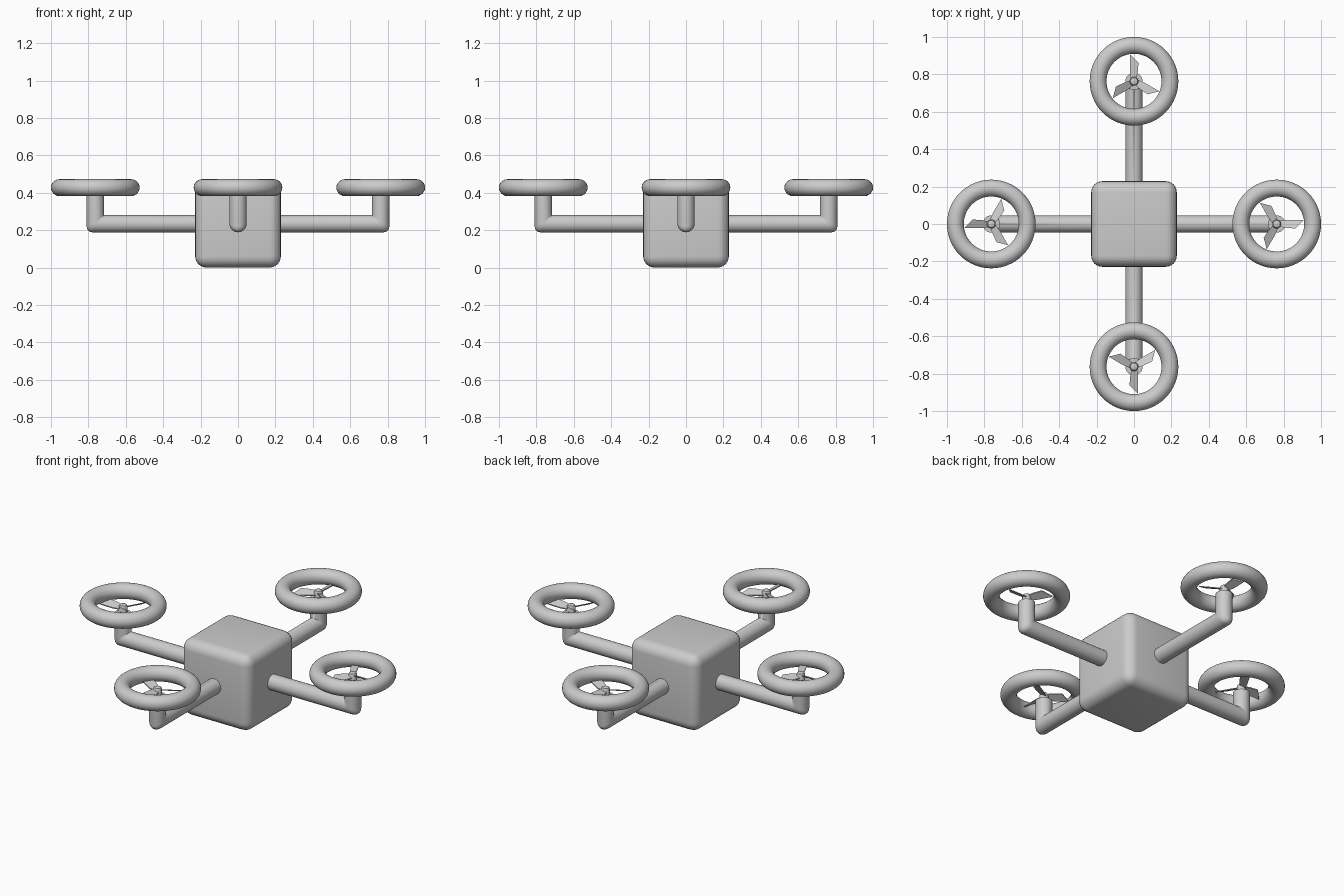
import bpy, bmesh
from math import sin, cos, pi, radians
from mathutils import Matrix, Vector

if "Cube" in bpy.data.objects:
    bpy.data.objects.remove(bpy.data.objects["Cube"])

D = 0.763      # rotor distance from centre
ARM_Z = 0.235  # arm axis height
R = 0.046      # arm radius
RING_Z = 0.428


def finish(bm, name, turn=0, angle=40):
    bmesh.ops.recalc_face_normals(bm, faces=bm.faces)
    bm.transform(Matrix.Rotation(turn, 4, 'Z'))
    mesh = bpy.data.meshes.new(name)
    bm.to_mesh(mesh)
    bm.free()
    ob = bpy.data.objects.new(name, mesh)
    bpy.context.collection.objects.link(ob)
    bpy.ops.object.select_all(action='DESELECT')
    ob.select_set(True)
    bpy.context.view_layer.objects.active = ob
    bpy.ops.object.shade_smooth_by_angle(angle=radians(angle))
    return ob


def loft(bm, rings):
    n = len(rings[0])
    vs = [[bm.verts.new(p) for p in ring] for ring in rings]
    for a, b in zip(vs, vs[1:]):
        for i in range(n):
            j = (i + 1) % n
            bm.faces.new((a[i], a[j], b[j], b[i]))
    bm.faces.new(vs[0])
    bm.faces.new(vs[-1])


def circle(x, z, r, n=32):
    return [Vector((x + r * cos(2 * pi * i / n), r * sin(2 * pi * i / n), z)) for i in range(n)]


# Body: rounded cube
bm = bmesh.new()
bmesh.ops.create_cube(bm, size=0.458, matrix=Matrix.Translation((0, 0, 0.23)))
bmesh.ops.bevel(bm, geom=bm.edges[:], offset=0.06, segments=6, profile=0.5, affect='EDGES')
finish(bm, "body")


# Bent arm: mitred inside the elbow, slightly rounded outside
def arm(name, turn):
    bm = bmesh.new()
    n, steps = 32, 5
    prof = [(R * cos(2 * pi * i / n), R * sin(2 * pi * i / n)) for i in range(n)]
    rings = [[Vector((0.19, v, ARM_Z - u)) for u, v in prof]]
    for s in range(steps + 1):
        t = -pi / 2 + pi / 2 * s / steps
        ring = []
        for u, v in prof:
            f = 0.03 * (u / R + 1) / 2
            ring.append(Vector((D + u - f + f * cos(t), v, ARM_Z - u + f + f * sin(t))))
        rings.append(ring)
    rings.append([Vector((D + u, v, 0.385)) for u, v in prof])
    loft(bm, rings)
    bmesh.ops.remove_doubles(bm, verts=bm.verts, dist=1e-5)
    finish(bm, name, turn)


# Rotor guard: torus
def guard(name, turn):
    bm = bmesh.new()
    n, m = 64, 24
    vs = []
    for i in range(n):
        a = 2 * pi * i / n
        row = []
        for j in range(m):
            b = 2 * pi * j / m
            r = 0.192 + 0.045 * cos(b)
            row.append(bm.verts.new((D + r * cos(a), r * sin(a), RING_Z + 0.045 * sin(b))))
        vs.append(row)
    for i in range(n):
        for j in range(m):
            k, l = (i + 1) % n, (j + 1) % m
            bm.faces.new((vs[i][j], vs[k][j], vs[k][l], vs[i][l]))
    finish(bm, name, turn)


# Propeller: small hub with three pitched blades
def propeller(name, turn):
    bm = bmesh.new()
    loft(bm, [circle(D, z, r, 24) for z, r in
              ((0.38, 0.024), (0.425, 0.024), (0.434, 0.019), (0.438, 0.008))])
    outline = [(0.005, 0.017), (0.06, 0.022), (0.143, 0.021), (0.098, -0.024), (0.05, -0.02), (0.005, -0.012)]
    for k in range(3):
        rot = Matrix.Rotation(2 * pi * k / 3, 3, 'Z')
        rings = [[rot @ Vector((x, y, -0.45 * y + h)) + Vector((D, 0, 0.418))
                  for x, y in outline] for h in (-0.003, 0.003)]
        loft(bm, rings)
    finish(bm, name, turn, 30)


for i, side in enumerate(("right", "back", "left", "front")):
    turn = i * pi / 2
    arm(side + "_arm", turn)
    guard(side + "_rotor_guard", turn)
    propeller(side + "_propeller", turn)
